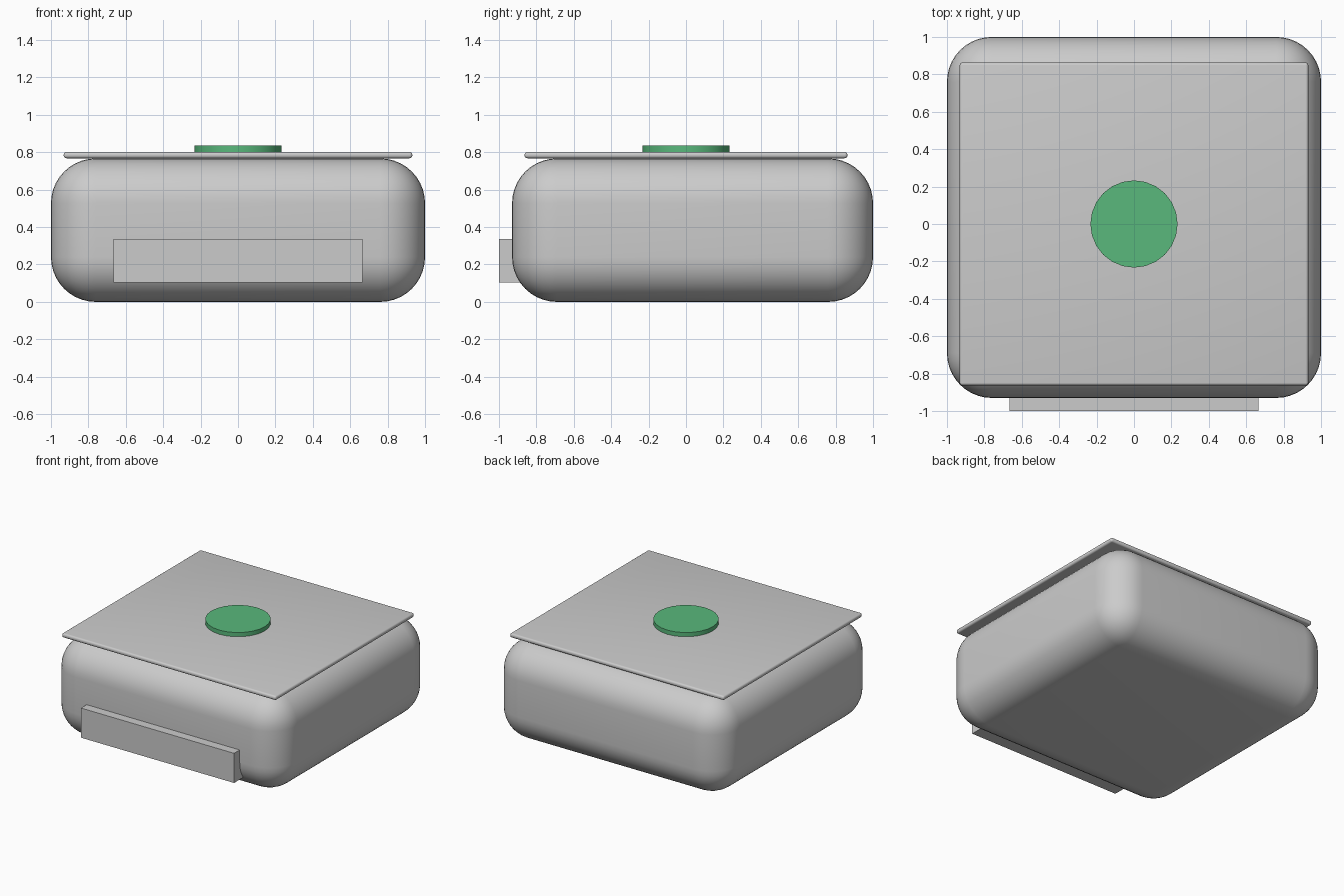
import bpy, math

if "Cube" in bpy.data.objects:
    bpy.data.objects.remove(bpy.data.objects["Cube"])


def rounded_box(name, x, y, z, radius=0.0, segments=1):
    """Box spanning the given (min, max) ranges, with optional rounded edges."""
    spans = (x, y, z)
    bpy.ops.mesh.primitive_cube_add(size=1, location=[(a + b) / 2 for a, b in spans])
    ob = bpy.context.object
    ob.name = name
    ob.scale = [b - a for a, b in spans]
    bpy.ops.object.transform_apply(location=False, rotation=False, scale=True)
    if radius:
        bev = ob.modifiers.new("rounding", 'BEVEL')
        bev.width = radius
        bev.segments = segments
        bev.limit_method = 'NONE'
        bpy.ops.object.modifier_apply(modifier=bev.name)
        bpy.ops.object.shade_smooth_by_angle(angle=math.radians(35))
    return ob


# Soft main body
rounded_box("body", (-1, 1), (-0.93, 1), (0, 0.767), 0.24, 10)

# Thin top plate with rounded rim
rounded_box("top_plate", (-0.932, 0.932), (-0.863, 0.863), (0.768, 0.802), 0.0145, 4)

# Front bar, sunk into the body
rounded_box("front_bar", (-0.666, 0.666), (-1, -0.865), (0.104, 0.337))

# Green button on the plate
bpy.ops.mesh.primitive_cylinder_add(vertices=24, radius=0.233, depth=0.066,
                                    location=(0, 0, 0.802))
button = bpy.context.object
button.name = "button"
bpy.ops.object.shade_smooth_by_angle(angle=math.radians(30))
green = bpy.data.materials.new("green")
green.diffuse_color = (0.1, 0.48, 0.2, 1)
green.use_nodes = True
green.node_tree.nodes["Principled BSDF"].inputs["Base Color"].default_value = green.diffuse_color
button.data.materials.append(green)
